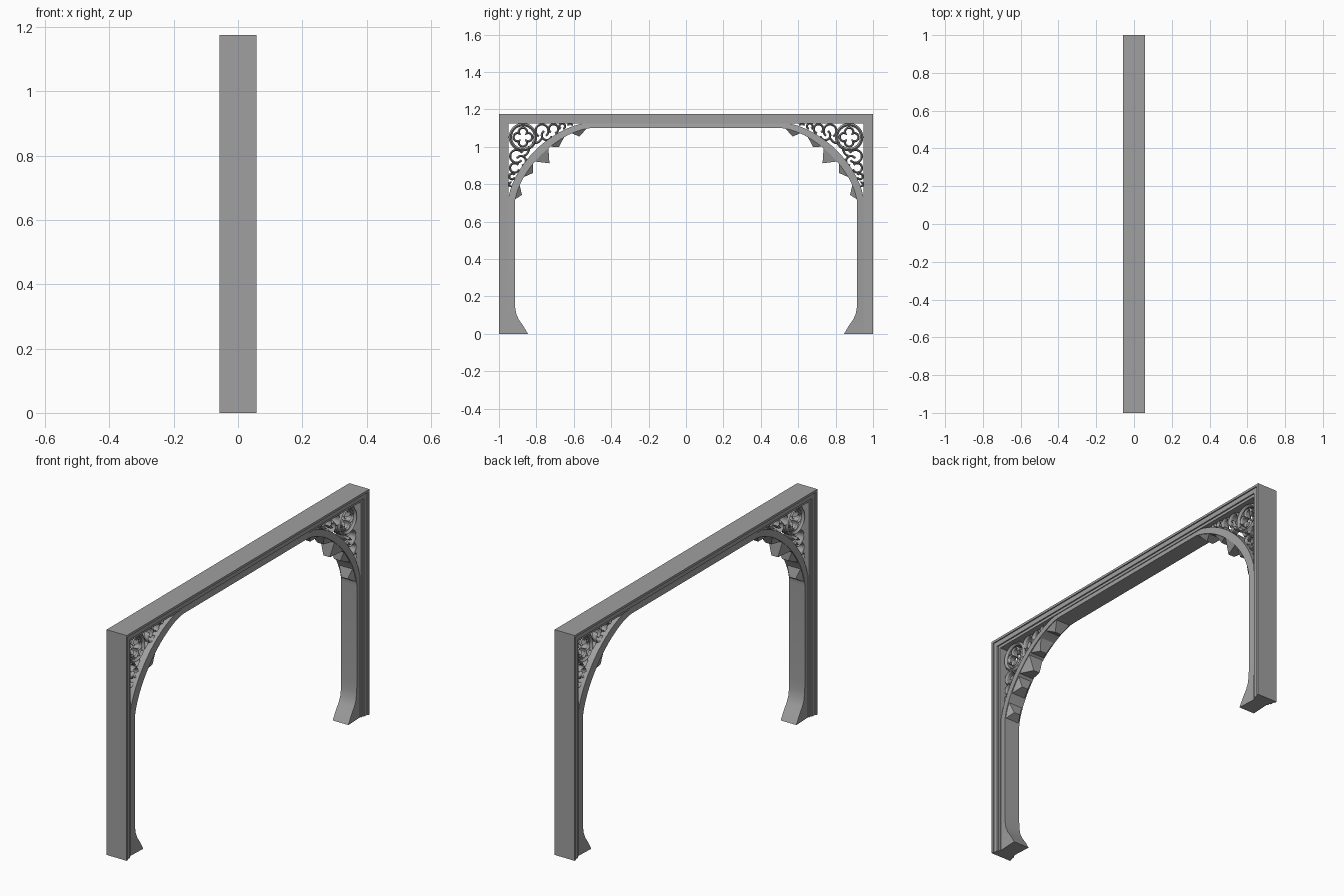
import bpy, bmesh
from math import sin, cos, pi, radians
from mathutils import Vector

cube = bpy.data.objects.get("Cube")
if cube:
    bpy.data.objects.remove(cube, do_unlink=True)

stone = bpy.data.materials.new("grey_stone")
stone.use_nodes = True
GREY = (0.35, 0.35, 0.35, 1)
stone.diffuse_color = GREY
stone.node_tree.nodes["Principled BSDF"].inputs["Base Color"].default_value = GREY


def loft(bm, sections, closed=False):
    """Skin a row of equal cross-sections, capping open ends."""
    rings = [[bm.verts.new(p) for p in s] for s in sections]
    pairs = list(zip(rings, rings[1:]))
    if closed:
        pairs.append((rings[-1], rings[0]))
    else:
        bm.faces.new(rings[0])
        bm.faces.new(rings[-1])
    for a, b in pairs:
        for i in range(len(a)):
            j = (i + 1) % len(a)
            bm.faces.new((a[i], a[j], b[j], b[i]))


def sweep(bm, path, profile, closed=False):
    """Sweep an (inward offset, x) profile along a (y, z) path with mitres."""
    pts = [Vector(p) for p in path]
    n, sections = len(pts), []
    for i, p in enumerate(pts):
        before = pts[i - 1] if closed or i else None
        after = pts[(i + 1) % n] if closed or i < n - 1 else None
        d1 = (p - before).normalized() if before else (after - p).normalized()
        d2 = (after - p).normalized() if after else d1
        d = (d1 + d2).normalized()
        side = Vector((d.y, -d.x)) / max(d.dot(d1), 0.4)
        sections.append([(x, p.x + side.x * o, p.y + side.y * o) for o, x in profile])
    loft(bm, sections, closed)


def finish(bm, name, smooth=True):
    bmesh.ops.recalc_face_normals(bm, faces=bm.faces)
    mesh = bpy.data.meshes.new(name)
    bm.to_mesh(mesh)
    bm.free()
    mesh.materials.append(stone)
    obj = bpy.data.objects.new(name, mesh)
    bpy.context.collection.objects.link(obj)
    if smooth:
        bpy.ops.object.select_all(action='DESELECT')
        obj.select_set(True)
        bpy.context.view_layer.objects.active = obj
        bpy.ops.object.shade_smooth_by_angle(angle=radians(30))


def haunch(t, a, b, n):
    """Flattened quarter curve of the arch, from springing to crown."""
    return (0.51 + a * max(cos(t), 0) ** (2 / n), 0.70 + b * sin(t) ** (2 / n))


def inner(t):
    return haunch(t, 0.405, 0.40, 1.6)


def outer(t):
    return haunch(t, 0.442, 0.43, 1.68)


def arc(cy, cz, r, start=0, end=360, steps=28):
    return [(cy + r * cos(radians(start + (end - start) * i / steps)),
             cz + r * sin(radians(start + (end - start) * i / steps)))
            for i in range(steps + 1)]


def across_diagonal(path):
    return [(z - 0.18, y + 0.18) for y, z in path]


# Stepped outer frame
bm = bmesh.new()
half = [(0, 0.058), (0.012, 0.058), (0.012, 0.052), (0.036, 0.052), (0.036, 0.045), (0.05, 0.045)]
profile = half + [(o, -x) for o, x in reversed(half)]
sweep(bm, [(-1, 0), (-1, 1.175), (1, 1.175), (1, 0)], profile)
finish(bm, "stepped_frame", smooth=False)

# Inner arch with flared feet
bm = bmesh.new()
pairs = [((y, z), (0.952, z)) for y, z in
         [(0.845, 0), (0.868, 0.04), (0.893, 0.075), (0.907, 0.105), (0.914, 0.145), (0.915, 0.2)]]
STEPS = 24
pairs += [(inner(i * pi / 2 / STEPS), outer(i * pi / 2 / STEPS)) for i in range(STEPS + 1)]
pairs += [((-a[0], a[1]), (-b[0], b[1])) for a, b in reversed(pairs)]
loft(bm, [[(-0.045, *a), (0.045, *a), (0.04, *b), (-0.04, *b)] for a, b in pairs])
finish(bm, "arch_with_flared_feet")

# Pointed cusps under the haunches
bm = bmesh.new()
cusps = [(4, 20, 0.877, 0.743), (24, 38, 0.818, 0.860), (38, 52, 0.730, 0.912),
         (52, 66, 0.680, 0.998), (70, 86, 0.570, 1.055)]
for s in (1, -1):
    for t0, t1, ty, tz in cusps:
        ends = [Vector(inner(radians(t))) * 0.8 + Vector(outer(radians(t))) * 0.2 for t in (t0, t1)]
        loft(bm, [[(k * 0.044, s * ends[0].x, ends[0].y), (k * 0.018, s * ty, tz),
                   (k * 0.044, s * ends[1].x, ends[1].y)] for k in (-1, 1)])
finish(bm, "arch_cusps", smooth=False)


def bar(width, depth):
    """Chamfered bar cross-section."""
    return [(-width, -depth * 0.6), (0, -depth), (width, -depth * 0.6),
            (width, depth * 0.6), (0, depth), (-width, depth * 0.6)]


# Quatrefoil roundels in the corners
CY, CZ = 0.872, 1.052
bm = bmesh.new()
for s in (1, -1):
    ring = arc(s * CY, CZ, 0.067, steps=40)[:-1]
    sweep(bm, ring, bar(0.009, 0.028), closed=True)
    foil = []
    for i in range(64):
        t = 2 * pi * i / 64
        r = 0.028 + 0.022 * abs(cos(2 * t)) ** 0.7
        foil.append((s * CY + r * cos(t), CZ + r * sin(t)))
    sweep(bm, foil, bar(0.006, 0.022), closed=True)
finish(bm, "quatrefoil_roundels")

# Scrolls tapering along both arms of each spandrel
scrolls = [arc(0.770, 1.086, 0.034, -60, 230),
           arc(0.745, 1.062, 0.026, -170, 60),
           arc(0.708, 1.096, 0.025, -50, 250),
           arc(0.662, 1.110, 0.015, -60, 250),
           arc(0.620, 1.118, 0.009, -30, 210, 14),
           arc(0.810, 1.060, 0.040, 200, 290, 12)]
bm = bmesh.new()
for path in scrolls:
    for arm in (path, across_diagonal(path)):
        for s in (1, -1):
            sweep(bm, [(s * y, z) for y, z in arm], bar(0.006, 0.024))
finish(bm, "spandrel_scrolls")
